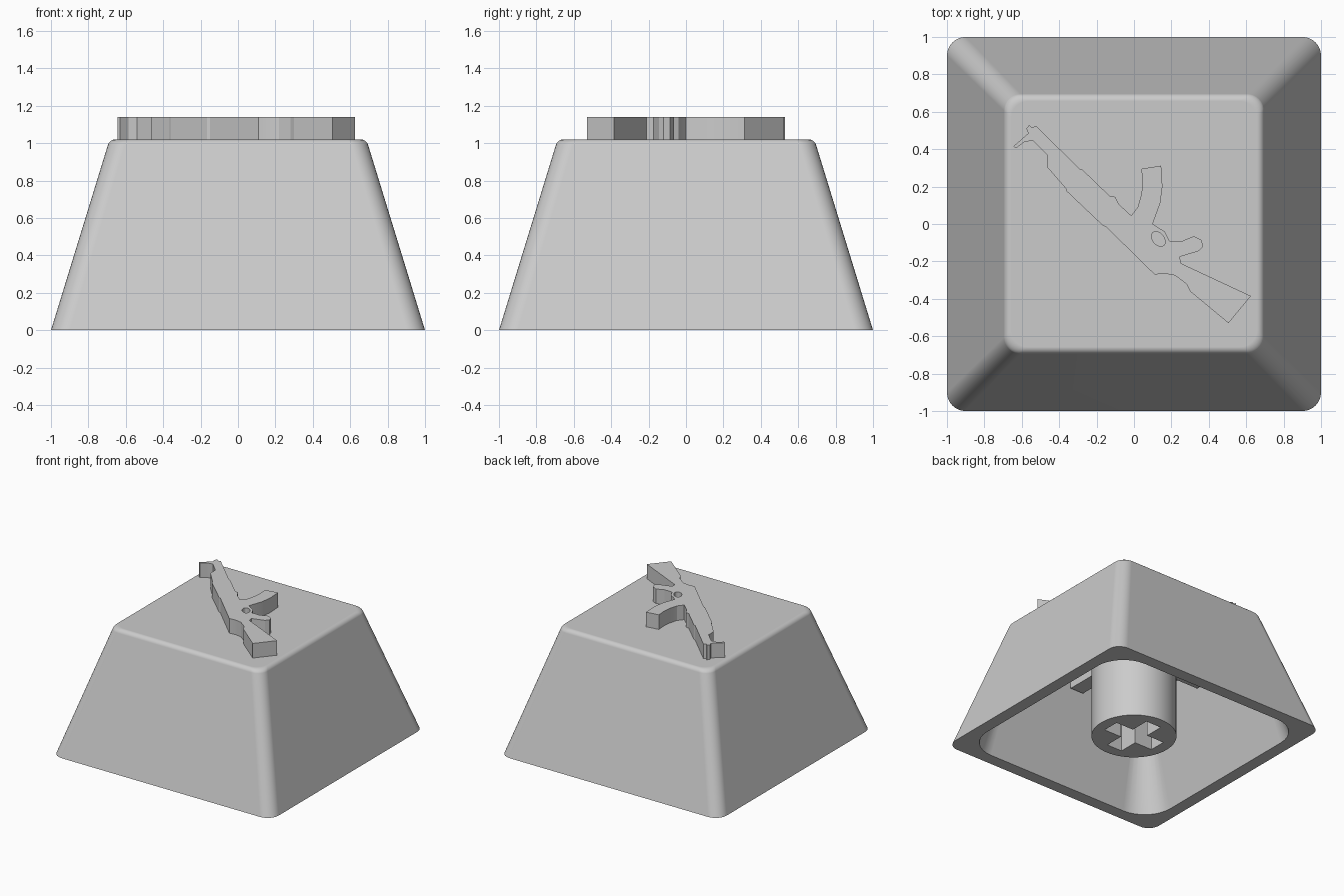
import bpy
import bmesh
from math import pi, cos, sin, radians

if "Cube" in bpy.data.objects:
    bpy.data.objects.remove(bpy.data.objects["Cube"], do_unlink=True)

grey = bpy.data.materials.new("plain grey")
grey.use_nodes = True
colour = (0.6, 0.6, 0.6, 1)
grey.diffuse_color = colour
grey.node_tree.nodes["Principled BSDF"].inputs["Base Color"].default_value = colour


def activate(obj):
    bpy.ops.object.select_all(action="DESELECT")
    obj.select_set(True)
    bpy.context.view_layer.objects.active = obj


def rounded_square(half, radius, steps=8):
    """Outline of a square with rounded corners, anticlockwise."""
    points = []
    for corner in range(4):
        middle = pi / 4 + corner * pi / 2
        cx = (half - radius) * (1 if cos(middle) > 0 else -1)
        cy = (half - radius) * (1 if sin(middle) > 0 else -1)
        for i in range(steps + 1):
            a = corner * pi / 2 + i / steps * pi / 2
            points.append((cx + radius * cos(a), cy + radius * sin(a)))
    return points


def ellipse(cx, cy, rx, ry, turn=0.0, count=64):
    points = []
    for i in range(count):
        a = 2 * pi * i / count
        u, v = rx * cos(a), ry * sin(a)
        points.append((cx + u * cos(turn) - v * sin(turn),
                       cy + u * sin(turn) + v * cos(turn)))
    return points


def plus(reach, width):
    """Outline of a plus sign, built from one arm turned four times."""
    points = []
    c, s = 1, 0
    for _ in range(4):
        for x, y in ((reach, -width), (reach, width), (width, width)):
            points.append((x * c - y * s, x * s + y * c))
        c, s = -s, c
    return points


def prism(name, outlines, bottom, top):
    """Upright solid from an outer outline and any hole outlines."""
    curve = bpy.data.curves.new(name, "CURVE")
    curve.dimensions = "2D"
    curve.fill_mode = "BOTH"
    curve.extrude = (top - bottom) / 2
    for outline in outlines:
        spline = curve.splines.new("POLY")
        spline.points.add(len(outline) - 1)
        for point, (x, y) in zip(spline.points, outline):
            point.co = (x, y, 0, 1)
        spline.use_cyclic_u = True
    obj = bpy.data.objects.new(name, curve)
    bpy.context.collection.objects.link(obj)
    obj.location.z = (top + bottom) / 2
    curve.materials.append(grey)
    activate(obj)
    bpy.ops.object.convert(target="MESH")
    obj = bpy.context.object
    # Join the caps to the walls and face everything outwards
    bm = bmesh.new()
    bm.from_mesh(obj.data)
    bmesh.ops.remove_doubles(bm, verts=bm.verts, dist=0.0005)
    bmesh.ops.recalc_face_normals(bm, faces=bm.faces)
    bm.to_mesh(obj.data)
    bm.free()
    bpy.ops.object.shade_smooth_by_angle(angle=radians(20))
    return obj


# Hollow cap: rings run from the inner ceiling, round the rim, to the top
sections = [(0.645, 0.07, 0.85), (0.9, 0.25, 0), (1, 0.1, 0)]
fillet = 0.04
for i in range(7):
    a = radians(17 + i / 6 * 73)
    sections.append((0.657 + fillet * cos(a), 0.09, 0.98 + fillet * sin(a)))

bm = bmesh.new()
rings = [[bm.verts.new((x, y, z)) for x, y in rounded_square(half, radius)]
         for half, radius, z in sections]
for lower, upper in zip(rings, rings[1:]):
    for i in range(len(lower)):
        j = (i + 1) % len(lower)
        bm.faces.new((lower[i], lower[j], upper[j], upper[i]))
bm.faces.new(rings[0])
bm.faces.new(rings[-1])
bmesh.ops.recalc_face_normals(bm, faces=bm.faces)
mesh = bpy.data.meshes.new("cap_shell")
bm.to_mesh(mesh)
bm.free()
mesh.materials.append(grey)
shell = bpy.data.objects.new("cap_shell", mesh)
bpy.context.collection.objects.link(shell)
activate(shell)
bpy.ops.object.shade_smooth_by_angle(angle=radians(30))
weighted = shell.modifiers.new("even shading", "WEIGHTED_NORMAL")
weighted.keep_sharp = True

# Stem with cross socket, and the ribs bracing it under the ceiling
prism("stem", [ellipse(0, 0, 0.32, 0.32), plus(0.23, 0.07)], 0.01, 0.87)
prism("stem_ribs", [plus(0.67, 0.06)], 0.7, 0.87)

# Raised emblem
barrel_top = [(-.645, .415), (-.565, .485), (-.575, .51), (-.56, .53),
              (-.545, .515), (-.525, .525), (-.29, .295), (-.275, .29),
              (-.13, .15), (-.1, .145), (-.08, .105), (-.015, .045)]
magazine = [(.02, .09), (.04, .16), (.045, .22), (.04, .295), (.145, .312),
            (.152, .2), (.14, .11), (.1, 0)]
grip = [(.13, -.02), (.165, -.04), (.19, -.09), (.26, -.09), (.32, -.065),
        (.36, -.085), (.37, -.12), (.345, -.145), (.245, -.175), (.25, -.21)]
stock = [(.625, -.385), (.505, -.53), (.3, -.36), (.28, -.32), (.22, -.275),
         (.165, -.265), (.11, -.27)]
barrel_under = [(-.15, -.015), (-.165, -.01), (-.36, .175), (-.365, .19),
                (-.465, .305), (-.465, .37), (-.54, .445), (-.585, .44),
                (-.63, .405)]
outline = barrel_top + magazine + grip + stock + barrel_under
trigger_hole = ellipse(.13, -.08, .045, .03, radians(-50), 20)
prism("emblem", [outline, trigger_hole], 1.02, 1.14)
